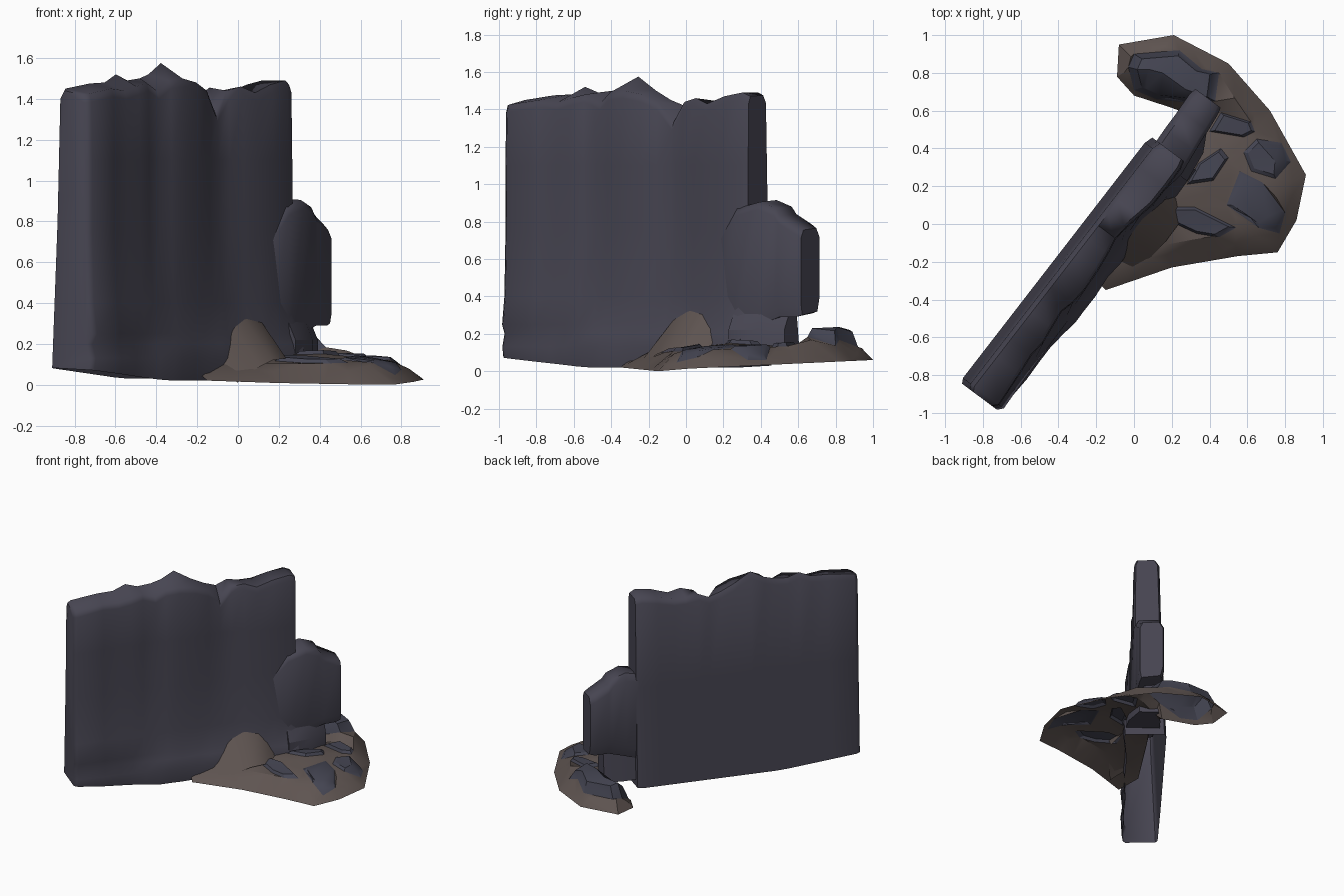
import bpy, bmesh, math, random
from mathutils import Vector
from mathutils.geometry import delaunay_2d_cdt, intersect_point_line

if "Cube" in bpy.data.objects:
    bpy.data.objects.remove(bpy.data.objects["Cube"])

random.seed(4)


def material(name, rgb):
    m = bpy.data.materials.new(name)
    m.diffuse_color = (*rgb, 1)
    m.use_nodes = True
    m.node_tree.nodes["Principled BSDF"].inputs["Base Color"].default_value = m.diffuse_color
    return m


WALL = material("slate wall", (0.063, 0.060, 0.084))
EARTH = material("brown earth", (0.112, 0.088, 0.081))
STONE = material("blue grey stone", (0.057, 0.058, 0.083))


def at(s, t, z):
    """Point in wall coordinates: s along the wall, t towards its front."""
    return Vector((0.597 * s + 0.802 * t, 0.802 * s - 0.597 * t, z))


def finish(name, bm, mats, angle):
    me = bpy.data.meshes.new(name)
    bm.to_mesh(me)
    bm.free()
    ob = bpy.data.objects.new(name, me)
    bpy.context.collection.objects.link(ob)
    for m in mats:
        me.materials.append(m)
    bpy.ops.object.select_all(action='DESELECT')
    ob.select_set(True)
    bpy.context.view_layer.objects.active = ob
    bpy.ops.object.shade_smooth_by_angle(angle=math.radians(angle))
    return ob


def loft(name, sections, angle=42, closed=True):
    """Skin a row of (s, [(t, z), ...]) cross-sections and cap both ends."""
    bm = bmesh.new()
    rings = [[bm.verts.new(at(s, t, z)) for t, z in sec] for s, sec in sections]
    n = len(rings[0])
    for a, b in zip(rings, rings[1:]):
        for i in range(n if closed else n - 1):
            j = (i + 1) % n
            bm.faces.new((a[i], a[j], b[j], b[i]))
    bm.faces.new(rings[0])
    bm.faces.new(rings[-1])
    bmesh.ops.recalc_face_normals(bm, faces=bm.faces)
    return finish(name, bm, [WALL], angle)


# main wall, open below: columns of (s, front t, front top z, back top z)
columns = [
    (-1.222, -0.025, 1.42, 1.44), (-1.195, 0.00, 1.425, 1.45), (-1.00, -0.01, 1.45, 1.475),
    (-0.88, -0.02, 1.44, 1.48), (-0.79, -0.01, 1.46, 1.52), (-0.70, -0.02, 1.48, 1.49),
    (-0.60, -0.03, 1.44, 1.50), (-0.53, -0.01, 1.49, 1.52), (-0.43, 0.0, 1.50, 1.575),
    (-0.31, -0.005, 1.48, 1.50), (-0.21, -0.015, 1.44, 1.45), (-0.12, -0.03, 1.33, 1.42),
    (-0.04, -0.02, 1.44, 1.455), (0.05, 0.00, 1.46, 1.44), (0.14, 0.02, 1.43, 1.44),
    (0.26, 0.025, 1.47, 1.47), (0.38, 0.025, 1.49, 1.49), (0.425, 0.015, 1.47, 1.475)]


def bottom(s):
    return max(0.02, 0.03 - 0.09 * (s + 0.75)) if s < -0.4 else 0.02


wall = []
for k, (s, f, zf, zb) in enumerate(columns):
    u = (s + 1.215) / 1.64
    low = bottom(s)
    b = -0.195 + 0.03 * u + (0.015 if k in (0, len(columns) - 1) else 0)
    lip = 0.03 + 0.06 * u + random.uniform(-0.012, 0.012)
    if k == 0:
        lip -= 0.02
    low_f = max(f, -0.005) if k else f
    wall.append((s, [(lip - 0.01, low), (lip, 0.13), (lip - 0.02, 0.20),
                     (low_f + 0.03, 0.25), (low_f + 0.01, 0.40), (f, 0.75), (f, 1.1),
                     (f - 0.005, zf - 0.04), (f - 0.02, zf), (b + 0.03, zb),
                     (b + 0.005, zb - 0.04), (b - 0.012, 0.8), (b - 0.045, low + 0.01)]))
loft("main_wall", wall, 60, closed=False)

# broken lower end of the wall: (s, front t, back t, bottom z, top z)
lower = [(0.09, -0.04, -0.15, 0.18, 0.40), (0.22, 0.02, -0.155, 0.18, 0.72),
         (0.36, 0.045, -0.165, 0.20, 0.88), (0.50, 0.03, -0.17, 0.25, 0.915),
         (0.60, 0.02, -0.17, 0.28, 0.88), (0.63, 0.02, -0.172, 0.29, 0.84),
         (0.73, 0.01, -0.175, 0.29, 0.785), (0.768, 0.0, -0.165, 0.30, 0.765)]
loft("broken_wall_end", [(s, [(f - 0.01, lo), (f, lo + 0.05), (f, hi - 0.05),
                              (f - 0.02, hi - 0.01), (b + 0.03, hi),
                              (b, hi - 0.05), (b, lo + 0.10), (b + 0.02, lo + 0.02)])
                         for s, f, b, lo, hi in lower], 60)

# foundation beneath the broken end
loft("wall_foundation", [(s, [(f, 0.08), (f, 0.22), (f - 0.05, 0.32),
                              (b + 0.03, 0.32), (b, 0.08)])
                         for s, f, b in [(0.35, 0.09, -0.16), (0.52, 0.07, -0.16),
                                         (0.655, 0.0, -0.14)]], 25)

# earth mound: outer rim in plan, then hidden edge under the wall
rim = [(0.24, 0.60), (0.20, 0.615), (0.0, 0.68), (-0.09, 0.78), (-0.08, 0.95),
       (0.21, 1.0), (0.50, 0.85), (0.72, 0.60), (0.91, 0.26), (0.86, 0.02),
       (0.76, -0.15), (0.55, -0.17), (0.20, -0.23), (-0.15, -0.35)]
hidden = [(-0.25, -0.25), (-0.02, 0.12), (0.2, 0.45)]
# stones lying on the mound: (outline, rise)
stones = [
    ([(-0.03, 0.83), (0.0, 0.71), (0.12, 0.66), (0.30, 0.64), (0.43, 0.65), (0.45, 0.80),
      (0.36, 0.82), (0.24, 0.92), (0.0, 0.90)], 0.045),
    ([(0.40, 0.49), (0.46, 0.59), (0.62, 0.54), (0.64, 0.49), (0.58, 0.46)], 0.02),
    ([(0.58, 0.38), (0.65, 0.45), (0.78, 0.43), (0.83, 0.33), (0.75, 0.24), (0.62, 0.28)], 0.015),
    ([(0.49, 0.10), (0.56, 0.28), (0.68, 0.22), (0.80, 0.06), (0.77, -0.05), (0.66, -0.02)], 0.01),
    ([(0.18, 0.02), (0.20, 0.09), (0.32, 0.09), (0.54, -0.02), (0.45, -0.07), (0.33, -0.05)], 0.02),
    ([(0.28, 0.21), (0.34, 0.32), (0.46, 0.40), (0.50, 0.35), (0.42, 0.23)], 0.02)]


def height(p):
    d = 9
    for a, b in zip(rim, rim[1:]):
        a, b = Vector(a), Vector(b)
        q, f = intersect_point_line(p, a, b)
        q = a.lerp(b, min(1, max(0, f)))
        d = min(d, (p - Vector(q[:2])).length)
    base = max(0.0, 0.006 + 0.047 * (p.y + 0.15))
    if p.y < -0.15:
        base = 0.1 * (-0.15 - p.y)
    slope = 0.095 if p.y < 0.6 else 0.14
    return base + slope * min(1, d / 0.11) + 0.15 * max(0, d - 0.2)


points, faces = [], []


def add_loop(loop):
    """Add a region outline, turned anticlockwise."""
    area = sum(a[0] * b[1] - b[0] * a[1] for a, b in zip(loop, loop[1:] + loop[:1]))
    loop = loop if area > 0 else loop[::-1]
    faces.append(list(range(len(points), len(points) + len(loop))))
    points.extend(Vector(p[:2]) for p in loop)


add_loop(rim + hidden)
for outline, rise in stones:
    c = sum((Vector(p) for p in outline), Vector((0, 0))) / len(outline)
    add_loop(outline)
    add_loop([c.lerp(Vector(p), 0.8) for p in outline])
for i in range(10):                      # loose points give the ground its facets
    for j in range(12):
        points.append(Vector((-0.15 + i * 0.11, -0.3 + j * 0.11)) +
                      Vector((random.uniform(-0.03, 0.03), random.uniform(-0.03, 0.03))))
vs, _, fs, vo, _, fo = delaunay_2d_cdt(points, [], faces, 1, 1e-5)
touch = [set() for _ in vs]              # which outlines each point lies in
for f, o in zip(fs, fo):
    for v in f:
        touch[v].update(o)
bm = bmesh.new()
verts = []
for v, inside in zip(vs, touch):
    z = height(Vector(v[:2]))
    z += sum(rise for k, (_, rise) in enumerate(stones) if 2 * k + 2 in inside)
    verts.append(bm.verts.new((v[0], v[1], z)))
for f, o in zip(fs, fo):
    if 0 in o:
        face = bm.faces.new([verts[v] for v in f])
        face.material_index = 1 if any(x > 0 for x in o) else 0
bmesh.ops.delete(bm, geom=[v for v in bm.verts if not v.link_faces], context='VERTS')
finish("stony_mound", bm, [EARTH, STONE], 30)

# earth heaped up against the wall foot
bm = bmesh.new()
low, high = [], []
for s, t, z in [(-0.22, 0.09, 0.12), (-0.06, 0.11, 0.27), (0.03, 0.12, 0.30),
                (0.14, 0.12, 0.31), (0.24, 0.11, 0.22)]:
    low.append(bm.verts.new(at(s, t + 0.07, max(0.01, z - 0.18))))
    high.append(bm.verts.new(at(s, t - 0.10, z + 0.02)))
for i in range(4):
    bm.faces.new((low[i], low[i + 1], high[i + 1], high[i]))
finish("earth_bank", bm, [EARTH], 40)
